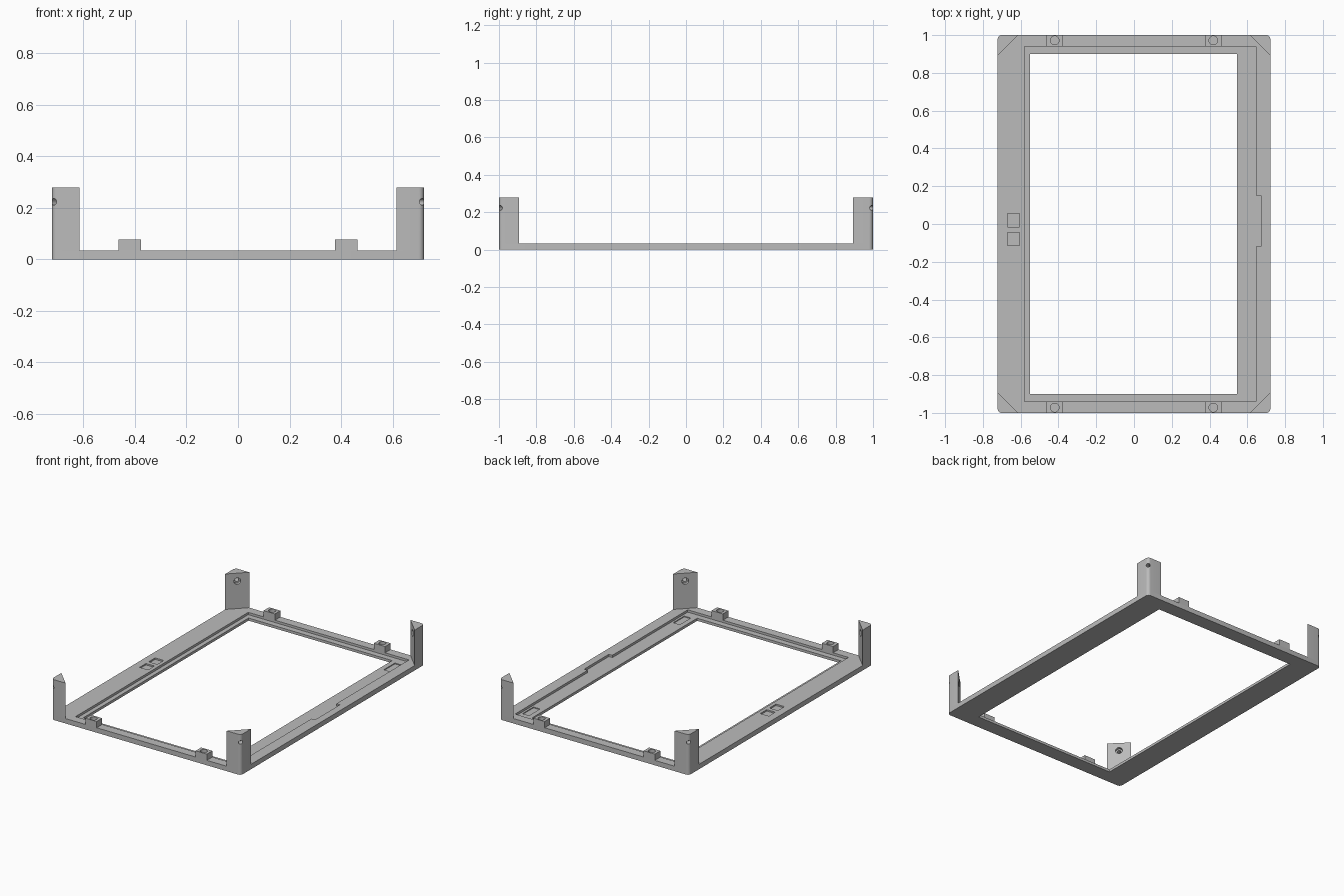
import bpy, bmesh, math
from mathutils import Vector

if "Cube" in bpy.data.objects:
    bpy.data.objects.remove(bpy.data.objects["Cube"])

grey = bpy.data.materials.new("plain grey")
grey.use_nodes = True
colour = (0.5, 0.5, 0.5, 1)
grey.diffuse_color = colour
grey.node_tree.nodes["Principled BSDF"].inputs["Base Color"].default_value = colour

HX, HY, TOP = 0.722, 1.0, 0.034
POST_TOP, LEG, ROUND = 0.278, 0.108, 0.022
LEDGE = 0.018


def add_object(name, bm):
    bmesh.ops.recalc_face_normals(bm, faces=bm.faces)
    mesh = bpy.data.meshes.new(name)
    bm.to_mesh(mesh)
    bm.free()
    mesh.materials.append(grey)
    ob = bpy.data.objects.new(name, mesh)
    bpy.context.collection.objects.link(ob)
    return ob


def prism(name, points, z0, z1):
    bm = bmesh.new()
    face = bm.faces.new([bm.verts.new((x, y, z0)) for x, y in points])
    new = bmesh.ops.extrude_face_region(bm, geom=[face])["geom"]
    verts = [g for g in new if isinstance(g, bmesh.types.BMVert)]
    bmesh.ops.translate(bm, verts=verts, vec=(0, 0, z1 - z0))
    return add_object(name, bm)


def box(name, x0, x1, y0, y1, z0, z1):
    return prism(name, [(x0, y0), (x1, y0), (x1, y1), (x0, y1)], z0, z1)


def rod(name, start, end, radius):
    start, end = Vector(start), Vector(end)
    bm = bmesh.new()
    bmesh.ops.create_cone(bm, cap_ends=True, segments=24, radius1=radius,
                          radius2=radius, depth=(end - start).length)
    ob = add_object(name, bm)
    ob.rotation_euler = (end - start).to_track_quat("Z", "Y").to_euler()
    ob.location = (start + end) / 2
    return ob


def cut(target, cutter):
    mod = target.modifiers.new("cut", "BOOLEAN")
    mod.operation, mod.solver, mod.object = "DIFFERENCE", "EXACT", cutter
    cutter.hide_render = True
    cutter.hide_set(True)


def finish(ob):
    # Bake the cuts and smooth only the round surfaces
    bpy.context.view_layer.update()
    graph = bpy.context.evaluated_depsgraph_get()
    mesh = bpy.data.meshes.new_from_object(ob.evaluated_get(graph))
    cutters = [m.object for m in ob.modifiers]
    ob.modifiers.clear()
    ob.data = mesh
    for c in cutters:
        bpy.data.objects.remove(c)
    bpy.ops.object.select_all(action="DESELECT")
    ob.select_set(True)
    bpy.context.view_layer.objects.active = ob
    bpy.ops.object.shade_smooth_by_angle(angle=math.radians(30))


def corner_arc(sx, sy):
    # Rounded outer corner, running from the end wall to the side wall
    arc = []
    for i in range(7):
        a = math.pi / 2 * (1 - i / 6)
        arc.append((sx * (HX - ROUND + ROUND * math.cos(a)),
                    sy * (HY - ROUND + ROUND * math.sin(a))))
    return arc


# Base frame with opening, stepped ledge and finger notch
outline = (corner_arc(1, 1) + corner_arc(1, -1)[::-1]
           + corner_arc(-1, -1) + corner_arc(-1, 1)[::-1])
frame = prism("base_frame", outline, 0, TOP)
cut(frame, box("opening_cutter", -0.55, 0.545, -0.9, 0.9, -0.1, 0.2))
cut(frame, box("ledge_cutter", -0.58, 0.645, -0.94, 0.94, LEDGE, 0.2))
cut(frame, box("notch_cutter", 0.6, 0.672, -0.12, 0.15, LEDGE, 0.2))

# Small pockets in the left and right bars
for y in (-0.08, 0.02):
    cut(frame, box("pocket_cutter", -0.67, -0.605, y - 0.035, y + 0.035, 0.024, 0.2))
for s in (-1, 1):
    y0, y1 = sorted((s * 0.76, s * 0.88))
    cut(frame, box("ledge_pocket_cutter", 0.58, 0.63, y0, y1, 0.012, 0.2))
finish(frame)

for sx, xname in ((-1, "right"), (1, "left")):
    for sy, yname in ((-1, "front"), (1, "back")):
        # Triangular corner post with a counterbored diagonal hole
        points = ([(sx * (HX - LEG), sy * HY)] + corner_arc(sx, sy)
                  + [(sx * HX, sy * (HY - LEG))])
        post = prism(f"{yname}_{xname}_post", points, TOP, POST_TOP)
        corner = Vector((sx * HX, sy * HY, 0.223))
        inward = Vector((-sx, -sy, 0)).normalized()
        cut(post, rod("hole_cutter", corner - inward * 0.1, corner + inward * 0.2, 0.013))
        cut(post, rod("bore_cutter", corner + inward * 0.055, corner + inward * 0.2, 0.022))
        finish(post)

        # Mounting block with a blind screw hole
        cx, cy = sx * 0.42, sy * 0.972
        y0, y1 = sorted((sy * 0.94, sy * HY))
        block = box(f"{yname}_{xname}_block", cx - 0.043, cx + 0.043, y0, y1, TOP, 0.077)
        cut(block, rod("screw_cutter", (cx, cy, TOP + 0.004), (cx, cy, 0.2), 0.023))
        finish(block)
